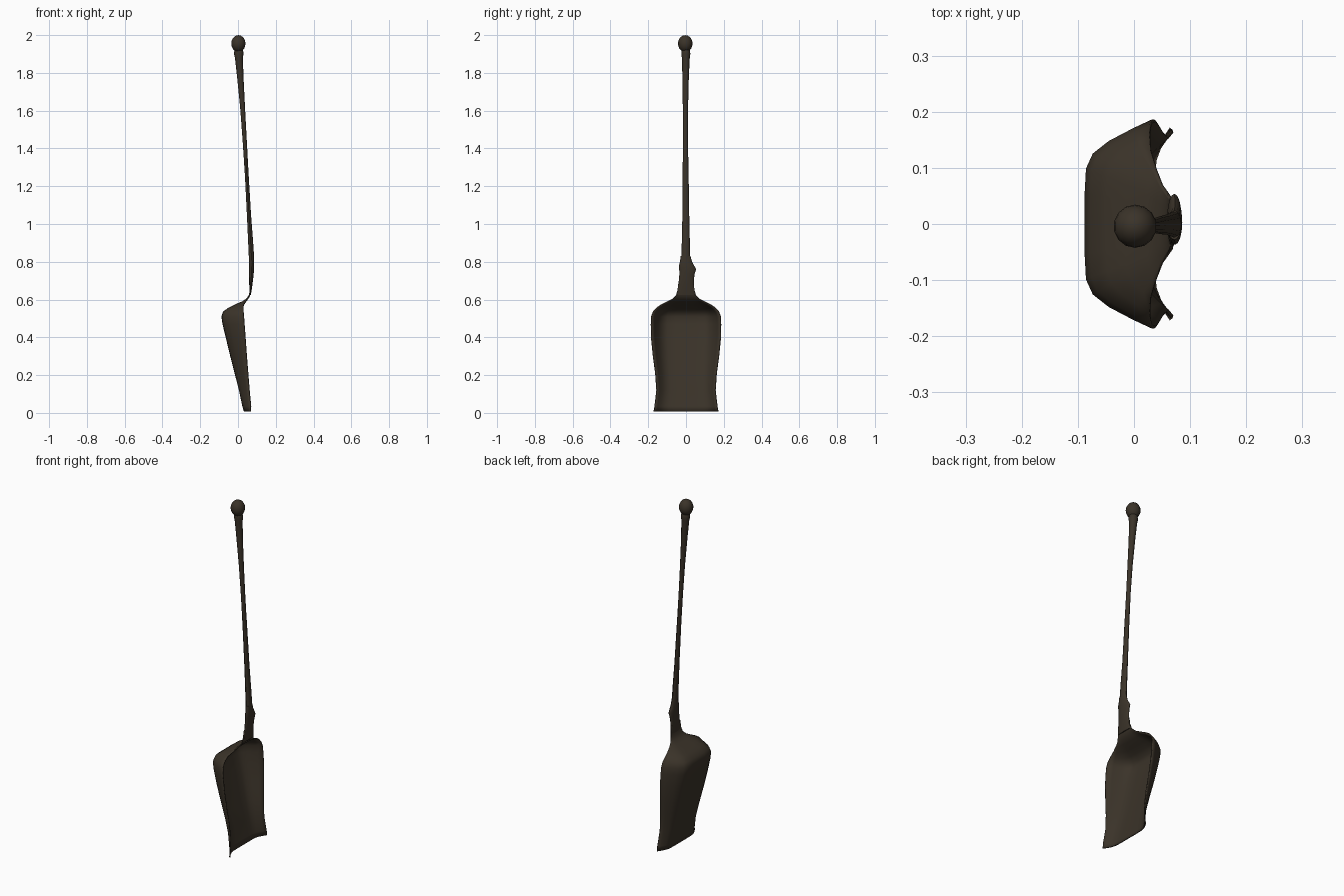
import bpy, bmesh, math

iron = bpy.data.materials.new("dark_brown_iron")
iron.diffuse_color = (0.043, 0.033, 0.022, 1)


def make_object(name, bm, angle=40):
    bmesh.ops.recalc_face_normals(bm, faces=bm.faces)
    me = bpy.data.meshes.new(name)
    bm.to_mesh(me)
    bm.free()
    me.materials.append(iron)
    ob = bpy.data.objects.new(name, me)
    bpy.context.collection.objects.link(ob)
    bpy.ops.object.select_all(action='DESELECT')
    ob.select_set(True)
    bpy.context.view_layer.objects.active = ob
    bpy.ops.object.shade_smooth_by_angle(angle=math.radians(angle))
    return ob


def bridge(bm, rows, closed):
    n = len(rows[0])
    for a, b in zip(rows, rows[1:]):
        for i in range(n if closed else n - 1):
            j = (i + 1) % n
            bm.faces.new((a[i], a[j], b[j], b[i]))


def loft(name, rings, sides):
    """Tube through elliptical rings: z, x centre, y centre, x radius, y radius."""
    bm = bmesh.new()
    rows = []
    for z, x, y, rx, ry in rings:
        rows.append([bm.verts.new((x + rx * math.cos(k * math.tau / sides),
                                   y + ry * math.sin(k * math.tau / sides), z))
                     for k in range(sides)])
    bridge(bm, rows, True)
    bm.faces.new(rows[0])
    bm.faces.new(rows[-1])
    return make_object(name, bm)


# Scoop sheet: z, back x, rim x, half width
profile = [
    (0.008, 0.034, 0.066, 0.170), (0.035, 0.026, 0.068, 0.165),
    (0.12, 0.008, 0.060, 0.155), (0.21, -0.015, 0.053, 0.161),
    (0.30, -0.038, 0.046, 0.173), (0.40, -0.062, 0.039, 0.183),
    (0.47, -0.079, 0.034, 0.184), (0.51, -0.085, 0.031, 0.182),
    (0.535, -0.076, 0.029, 0.173), (0.555, -0.048, 0.028, 0.155),
    (0.572, -0.014, 0.030, 0.130), (0.588, 0.024, 0.040, 0.097),
    (0.602, 0.045, 0.050, 0.070), (0.620, 0.059, 0.061, 0.053),
    (0.650, 0.066, 0.066, 0.045), (0.690, 0.069, 0.067, 0.040),
]
# Cross-section: fraction of half width, fraction from back to rim
half = [(0.3, 0.0), (0.54, 0.02), (0.68, 0.12), (0.80, 0.36), (0.92, 0.72), (1.0, 1.0)]
section = [(-u, t) for u, t in reversed(half)] + [(0, 0)] + half
bm = bmesh.new()
rows = [[bm.verts.new((xb + t * (xe - xb), u * w, z)) for u, t in section]
        for z, xb, xe, w in profile]
bridge(bm, rows, False)
scoop = make_object("scoop", bm)
sheet = scoop.modifiers.new("sheet_thickness", 'SOLIDIFY')
sheet.thickness = 0.006
sheet.offset = 0

# Socket that wraps the lower end of the shaft, with a lopsided collar
loft("socket", [
    (0.625, 0.064, 0.0, 0.004, 0.048), (0.66, 0.067, 0.0, 0.007, 0.043),
    (0.70, 0.069, 0.002, 0.010, 0.040), (0.735, 0.071, 0.005, 0.012, 0.040),
    (0.76, 0.072, 0.009, 0.013, 0.045), (0.78, 0.073, 0.003, 0.013, 0.040),
    (0.80, 0.073, 0.0, 0.012, 0.032), (0.83, 0.072, -0.002, 0.012, 0.026),
], 16)

# Shaft leaning back, flaring toward the knob
loft("shaft", [
    (0.76, 0.072, -0.001, 0.013, 0.024), (0.83, 0.071, -0.001, 0.014, 0.023),
    (0.92, 0.066, -0.001, 0.013, 0.021), (1.05, 0.058, -0.001, 0.011, 0.018),
    (1.25, 0.047, -0.002, 0.010, 0.016), (1.45, 0.035, -0.003, 0.011, 0.013),
    (1.62, 0.024, -0.003, 0.013, 0.014), (1.78, 0.012, -0.002, 0.017, 0.017),
    (1.88, 0.005, -0.001, 0.021, 0.021), (1.90, 0.004, -0.001, 0.025, 0.024),
    (1.912, 0.004, -0.001, 0.024, 0.023), (1.932, 0.003, -0.003, 0.020, 0.020),
], 12)

# Ball knob
bm = bmesh.new()
bmesh.ops.create_uvsphere(bm, u_segments=14, v_segments=10, radius=0.0385)
bmesh.ops.scale(bm, verts=bm.verts, vec=(1, 1, 1.16))
bmesh.ops.translate(bm, verts=bm.verts, vec=(0.002, -0.004, 1.955))
make_object("knob", bm)
